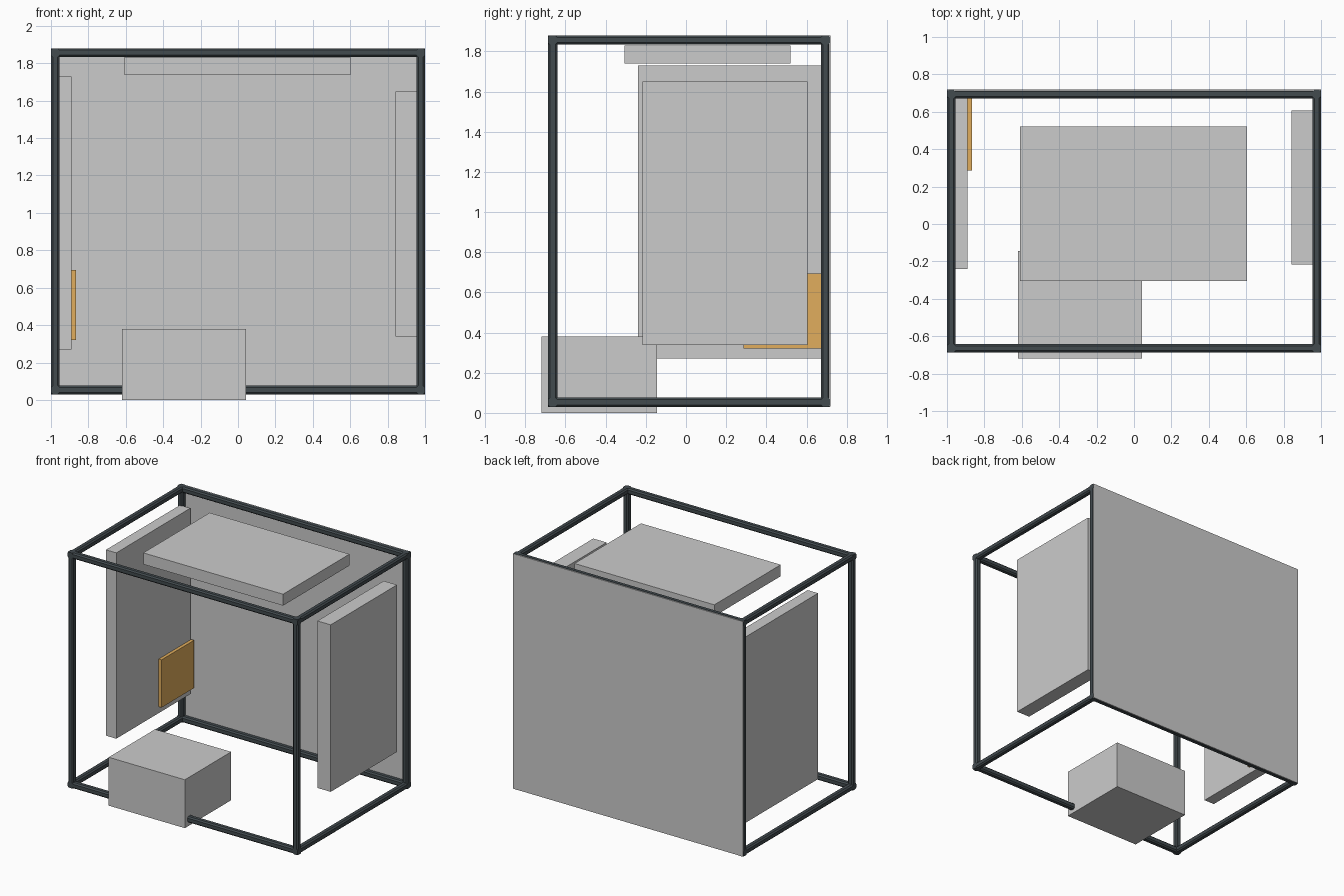
import bpy, bmesh

if "Cube" in bpy.data.objects:
    bpy.data.objects.remove(bpy.data.objects["Cube"])

def material(name, rgb):
    m = bpy.data.materials.new(name)
    m.diffuse_color = (*rgb, 1)
    m.use_nodes = True
    m.node_tree.nodes["Principled BSDF"].inputs["Base Color"].default_value = m.diffuse_color
    return m

DARK = material("dark_metal", (0.055, 0.07, 0.078))
ORANGE = material("orange", (0.75, 0.42, 0.11))

def box(name, lo, hi, mat=None, long_axis=None, bevel=0):
    """Axis-aligned box; optionally chamfers the edges along one axis."""
    bm = bmesh.new()
    bmesh.ops.create_cube(bm, size=1)
    for v in bm.verts:
        v.co = [lo[i] + (v.co[i] + 0.5) * (hi[i] - lo[i]) for i in range(3)]
    if bevel:
        edges = [e for e in bm.edges
                 if abs((e.verts[0].co - e.verts[1].co)[long_axis]) > 1e-4]
        bmesh.ops.bevel(bm, geom=edges, offset=bevel, segments=1, affect='EDGES')
    bmesh.ops.recalc_face_normals(bm, faces=bm.faces)
    me = bpy.data.meshes.new(name)
    bm.to_mesh(me)
    bm.free()
    if mat:
        me.materials.append(mat)
    ob = bpy.data.objects.new(name, me)
    bpy.context.collection.objects.link(ob)
    return ob

# Frame: four chamfered bars along each axis
LO, HI, T = (-1.0, -0.687, 0.03), (1.0, 0.718, 1.88), 0.046
for axis, label in enumerate(("width", "depth", "upright")):
    a, b = [i for i in range(3) if i != axis]
    for sa in (0, 1):
        for sb in (0, 1):
            lo, hi = list(LO), list(HI)
            for i, s in ((a, sa), (b, sb)):
                if s:
                    lo[i] = HI[i] - T
                else:
                    hi[i] = LO[i] + T
            box(f"frame_{label}_bar_{sa}{sb}", lo, hi, DARK, axis, 0.01)

# Thin sheet closing the back
box("back_sheet", (-0.998, 0.712, 0.032), (0.998, 0.72, 1.878))

# Panels hung inside the frame
box("left_panel", (-0.98, -0.24, 0.27), (-0.89, 0.68, 1.73))
box("right_panel", (0.842, -0.217, 0.338), (0.958, 0.606, 1.65))
box("top_panel", (-0.61, -0.305, 1.74), (0.605, 0.52, 1.83))

# Orange plate on the left panel
box("orange_plate", (-0.892, 0.287, 0.32), (-0.865, 0.69, 0.695), ORANGE)

# Block on the floor at the front
box("floor_block", (-0.62, -0.72, 0.0), (0.042, -0.145, 0.38))
